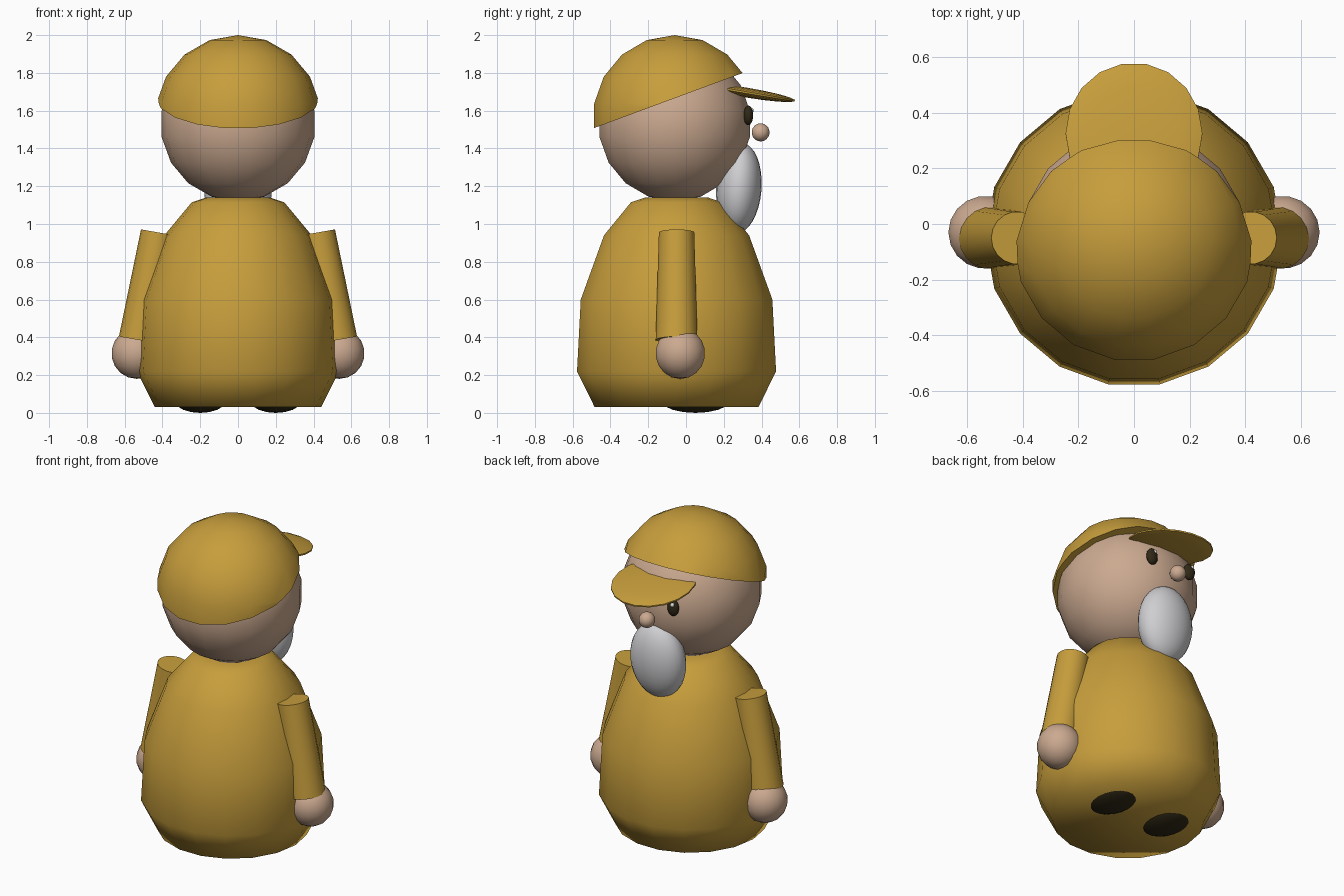
import bpy, bmesh, math
from mathutils import Matrix, Vector

cube = bpy.data.objects.get("Cube")
if cube:
    bpy.data.objects.remove(cube, do_unlink=True)

SIDES = 18


def material(name, rgb):
    m = bpy.data.materials.new(name)
    m.use_nodes = True
    m.diffuse_color = (*rgb, 1)
    m.node_tree.nodes["Principled BSDF"].inputs["Base Color"].default_value = (*rgb, 1)
    return m


CLOTH = material("mustard_cloth", (0.57, 0.34, 0.045))
SKIN = material("skin", (0.6, 0.4, 0.28))
BEARD = material("grey_white_beard", (0.62, 0.62, 0.64))
DARK = material("dark_brown", (0.03, 0.022, 0.008))
WHITE = material("eye_white", (0.8, 0.8, 0.8))


def finish(bm, name, mat, angle=70):
    bmesh.ops.recalc_face_normals(bm, faces=bm.faces)
    mesh = bpy.data.meshes.new(name)
    bm.to_mesh(mesh)
    bm.free()
    mesh.materials.append(mat)
    obj = bpy.data.objects.new(name, mesh)
    bpy.context.collection.objects.link(obj)
    bpy.ops.object.select_all(action="DESELECT")
    bpy.context.view_layer.objects.active = obj
    obj.select_set(True)
    bpy.ops.object.shade_smooth_by_angle(angle=math.radians(angle))
    return obj


def ball_mesh(center, radii, tilt=0, segments=SIDES, rings=9):
    """Ellipsoid, tilted about x, with a vertex column facing the front."""
    bm = bmesh.new()
    bmesh.ops.create_uvsphere(bm, u_segments=segments, v_segments=rings, radius=1)
    bm.transform(Matrix.Translation(center) @ Matrix.Rotation(math.radians(tilt), 4, "X")
                 @ Matrix.Diagonal((*radii, 1)) @ Matrix.Rotation(math.pi / 2, 4, "Z"))
    return bm


def ball(name, center, radii, mat, **kw):
    return finish(ball_mesh(center, radii, **kw), name, mat)


# Body: lathed robe
bm = bmesh.new()
profile = [(0.44, 0.03), (0.535, 0.22), (0.515, 0.6), (0.39, 0.94), (0.245, 1.115), (0.17, 1.14)]
rings = []
for r, z in profile:
    angles = [2 * math.pi * i / SIDES for i in range(SIDES)]
    rings.append([bm.verts.new((r * math.cos(a), -0.05 + r * math.sin(a), z)) for a in angles])
for low, high in zip(rings, rings[1:]):
    for i in range(SIDES):
        j = (i + 1) % SIDES
        bm.faces.new((low[i], low[j], high[j], high[i]))
bm.faces.new(rings[0])
bm.faces.new(rings[-1])
finish(bm, "robe_body", CLOTH)

# Head, nose and beard
ball("head", (0, -0.06, 1.53), (0.41, 0.41, 0.41), SKIN)
ball("nose", (0, 0.395, 1.485), (0.048, 0.048, 0.048), SKIN)
ball("beard", (0, 0.28, 1.19), (0.18, 0.12, 0.24), BEARD, tilt=-4, segments=24, rings=16)

# Cap: sphere sliced by a plane rising towards the face
bm = ball_mesh((0, -0.06, 1.56), (0.44, 0.44, 0.44))
cut = bmesh.ops.bisect_plane(bm, geom=bm.verts[:] + bm.edges[:] + bm.faces[:],
                             plane_co=(0, -0.495, 1.505), plane_no=Vector((0, -0.37, 1)),
                             clear_inner=True)
bmesh.ops.contextual_create(bm, geom=[e for e in cut["geom_cut"] if isinstance(e, bmesh.types.BMEdge)])
finish(bm, "cap_crown", CLOTH, 60)
ball("cap_brim", (0, 0.325, 1.695), (0.25, 0.262, 0.026), CLOTH, tilt=-9.5)

# Paired parts
for side, s in (("left", 1), ("right", -1)):
    top, end = Vector((s * 0.42, -0.05, 0.955)), Vector((s * 0.52, -0.05, 0.385))
    axis = end - top
    bm = bmesh.new()
    bmesh.ops.create_cone(bm, cap_ends=True, segments=SIDES, radius1=0.095, radius2=0.112,
                          depth=axis.length)
    bm.transform(Matrix.Translation((top + end) / 2) @ axis.to_track_quat("Z", "Y").to_matrix().to_4x4())
    finish(bm, side + "_sleeve", CLOTH, 60)
    ball(side + "_hand", (s * 0.535, -0.03, 0.315), (0.135, 0.133, 0.135), SKIN)
    ball(side + "_foot", (s * 0.2, 0.05, 0.07), (0.14, 0.19, 0.07), DARK)
    ball(side + "_eye", (s * 0.14, 0.33, 1.575), (0.038, 0.026, 0.052), DARK)
    ball(side + "_eye_glint", (s * 0.14 - 0.008, 0.347, 1.6), (0.012, 0.012, 0.013), WHITE)
